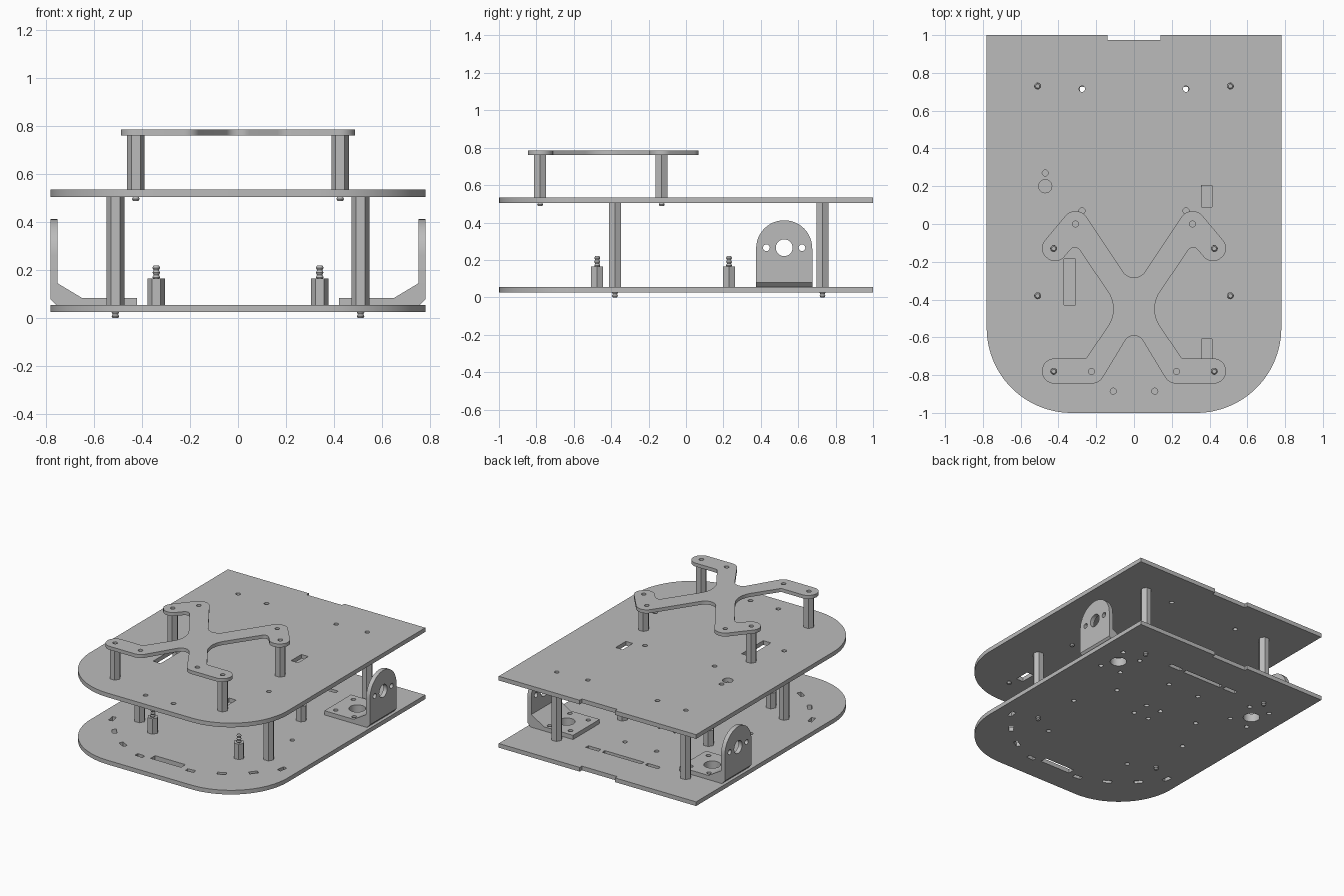
import bpy, bmesh
from math import sin, cos, tan, pi
from mathutils import Matrix, Vector

cube = bpy.data.objects.get("Cube")
if cube:
    bpy.data.objects.remove(cube, do_unlink=True)

grey = bpy.data.materials.new("plain_grey")
grey.use_nodes = True
grey.diffuse_color = (0.5, 0.5, 0.5, 1)
grey.node_tree.nodes["Principled BSDF"].inputs["Base Color"].default_value = (0.5, 0.5, 0.5, 1)


# Outline helpers
def circle(x, y, r, n=20):
    return [(x + r * cos(2 * pi * i / n), y + r * sin(2 * pi * i / n)) for i in range(n)]


def rect(x, y, w, h, a=0.0):
    c, s = cos(a), sin(a)
    return [(x + c * i * w / 2 - s * j * h / 2, y + s * i * w / 2 + c * j * h / 2)
            for i, j in ((-1, -1), (1, -1), (1, 1), (-1, 1))]


def both(points):
    return [(s * x, y) for x, y in points for s in (1, -1)]


def rounded(corners, steps=10):
    """Outline from (x, y, radius) corners, each replaced by a fillet arc."""
    out = []
    for i, (x, y, r) in enumerate(corners):
        p = Vector((x, y))
        if r == 0:
            out.append((x, y))
            continue
        a = (Vector(corners[i - 1][:2]) - p).normalized()
        b = (Vector(corners[(i + 1) % len(corners)][:2]) - p).normalized()
        half = a.angle(b) / 2
        centre = p + (a + b).normalized() * (r / sin(half))
        va = p + a * (r / tan(half)) - centre
        turn = (pi - 2 * half) * (1 if a.x * b.y - a.y * b.x < 0 else -1)
        for k in range(steps + 1):
            t = turn * k / steps
            out.append((centre.x + va.x * cos(t) - va.y * sin(t),
                        centre.y + va.x * sin(t) + va.y * cos(t)))
    return out


def finish(name, mesh, mirror):
    ob = bpy.data.objects.new(name, mesh)
    bpy.context.collection.objects.link(ob)
    mesh.materials.clear()
    mesh.materials.append(grey)
    bpy.ops.object.select_all(action='DESELECT')
    ob.select_set(True)
    bpy.context.view_layer.objects.active = ob
    bpy.ops.object.shade_smooth_by_angle(angle=0.5)
    if mirror:
        mod = ob.modifiers.new("mirror", 'MIRROR')
        mod.use_mirror_merge = False
    return ob


# Local x, y, z of the drawn outline sent to world axes
FLAT = Matrix.Identity(4)
SIDE = Matrix(((0, 0, 1, 0), (1, 0, 0, 0), (0, 1, 0, 0), (0, 0, 0, 1)))
FRONT = Matrix(((1, 0, 0, 0), (0, 0, -1, 0), (0, 1, 0, 0), (0, 0, 0, 1)))


def sheet(name, outline, holes, low, high, axes=FLAT, mirror=False):
    """Extrude an outline with holes between two depths."""
    curve = bpy.data.curves.new(name, 'CURVE')
    curve.dimensions = '2D'
    curve.fill_mode = 'BOTH'
    curve.extrude = (high - low) / 2
    for loop in [outline] + holes:
        sp = curve.splines.new('POLY')
        sp.points.add(len(loop) - 1)
        for pt, (x, y) in zip(sp.points, loop):
            pt.co = (x, y, 0, 1)
        sp.use_cyclic_u = True
    tmp = bpy.data.objects.new("tmp", curve)
    bpy.context.collection.objects.link(tmp)
    deps = bpy.context.evaluated_depsgraph_get()
    mesh = bpy.data.meshes.new_from_object(tmp.evaluated_get(deps))
    bpy.data.objects.remove(tmp, do_unlink=True)
    bm = bmesh.new()
    bm.from_mesh(mesh)
    bm.transform(axes @ Matrix.Translation((0, 0, (low + high) / 2)))
    bmesh.ops.remove_doubles(bm, verts=bm.verts, dist=1e-5)
    bmesh.ops.recalc_face_normals(bm, faces=bm.faces)
    bm.to_mesh(mesh)
    bm.free()
    return finish(name, mesh, mirror)


def stud(name, x, y, low, high, ribs):
    """Threaded stud made of short tapered rings."""
    bm = bmesh.new()
    step = (high - low) / ribs
    for i in range(ribs):
        for r1, r2, k in ((0.011, 0.016, 0.25), (0.016, 0.011, 0.75)):
            at = Matrix.Translation((x, y, low + step * (i + k)))
            bmesh.ops.create_cone(bm, cap_ends=True, segments=16, radius1=r1,
                                  radius2=r2, depth=step / 2, matrix=at)
    mesh = bpy.data.meshes.new(name)
    bm.to_mesh(mesh)
    bm.free()
    return finish(name, mesh, True)


def standoff(name, x, y, low, high):
    sheet(name, circle(x, y, 0.037, 6), [circle(x, y, 0.015, 16)], low, high, mirror=True)


SCREW = 0.016
posts = [(0.51, 0.73), (0.51, -0.38)]
feet = [(0.425, -0.13), (0.425, -0.78)]
pegs = [(0.34, 0.23), (0.34, -0.475)]
motor_screws = [(0.475, 0.425), (0.475, 0.625), (0.63, 0.41), (0.63, 0.64)]

# Deck plates, rounded at the front and notched at the back
deck = rounded([(-0.78, -1, 0.45), (0.78, -1, 0.45), (0.78, 1, 0), (0.14, 1, 0),
                (0.14, 0.975, 0), (-0.14, 0.975, 0), (-0.14, 1, 0), (-0.78, 1, 0)], 24)

lower_holes = [circle(x, y, SCREW) for x, y in
               both(pegs + motor_screws + [(0.06, 0.075), (0.06, 0.2), (0.125, 0.51), (0.47, -0.06)])]
lower_holes += [circle(x, y, 0.055, 32) for x, y in both([(0.575, 0.525)])]
lower_holes += [rect(0, 0.71, 0.31, 0.03), rect(0, -0.79, 0.24, 0.05)]
for s in (1, -1):
    lower_holes.append(rect(s * 0.235, 0.71, 0.1, 0.03))
    for x, y, a in ((0.2, -0.82, 0.1), (0.39, -0.74, 0.5), (0.55, -0.61, 0.9), (0.67, -0.46, 1.4)):
        lower_holes.append(rect(s * x, y, 0.06, 0.03, s * a))
sheet("lower_deck", deck, lower_holes, 0.025, 0.055)

upper_holes = [circle(x, y, SCREW) for x, y in
               both(posts + [(0.275, 0.715), (0.275, 0.07), (0.11, -0.885)])]
upper_holes += [circle(-0.47, 0.27, SCREW), circle(-0.47, 0.2, 0.035),
                rect(0.385, 0.147, 0.055, 0.115), rect(-0.34, -0.307, 0.06, 0.245),
                rect(0.385, -0.665, 0.055, 0.11)]
sheet("upper_deck", deck, upper_holes, 0.505, 0.535)

# Cross-shaped top plate, drawn as a right half and mirrored
half = [(0.3035, 0.115, 0.07), (0.513, -0.136, 0.064), (0.411, -0.222, 0.064),
        (0.31, -0.105, 0.03), (0.076, -0.45, 0.16), (0.254, -0.712, 0.02),
        (0.487, -0.712, 0.066), (0.487, -0.845, 0.066), (0.185, -0.845, 0.07)]
cross = [(0, -0.34, 0.07)] + half + [(0, -0.54, 0.055)] + [(-x, y, r) for x, y, r in reversed(half)]
sheet("cross_plate", rounded(cross),
      [circle(x, y, SCREW) for x, y in both(feet + [(0.31, 0.0), (0.225, -0.78)])], 0.76, 0.785)

# Hexagonal standoffs with threaded studs
for i, (x, y) in enumerate(posts):
    standoff(f"deck_standoff_{i}", x, y, 0.055, 0.505)
    stud(f"deck_stud_{i}", x, y, 0.0, 0.1, 6)
for i, (x, y) in enumerate(feet):
    standoff(f"top_standoff_{i}", x, y, 0.535, 0.76)
    stud(f"top_stud_{i}", x, y, 0.487, 0.58, 5)
for i, (x, y) in enumerate(pegs):
    standoff(f"board_standoff_{i}", x, y, 0.055, 0.165)
    stud(f"board_stud_{i}", x, y, 0.12, 0.22, 5)

# Motor brackets: base, thick corner and arched upright
sheet("bracket_base", rect(0.535, 0.525, 0.23, 0.3),
      [circle(0.575, 0.525, 0.055, 32)] + [circle(x, y, SCREW) for x, y in motor_screws],
      0.055, 0.085, mirror=True)
sheet("bracket_corner", [(0.65, 0.055), (0.757, 0.055), (0.78, 0.08), (0.78, 0.145),
                         (0.75, 0.145), (0.65, 0.085)], [], -0.675, -0.375, FRONT, True)
arch = [(0.375, 0.145), (0.675, 0.145)] + [
    (0.525 + 0.15 * cos(pi * i / 24), 0.262 + 0.15 * sin(pi * i / 24)) for i in range(25)]
sheet("bracket_upright", arch,
      [circle(0.525, 0.265, 0.045, 32), circle(0.43, 0.265, 0.018), circle(0.62, 0.265, 0.018)],
      0.75, 0.78, SIDE, True)
